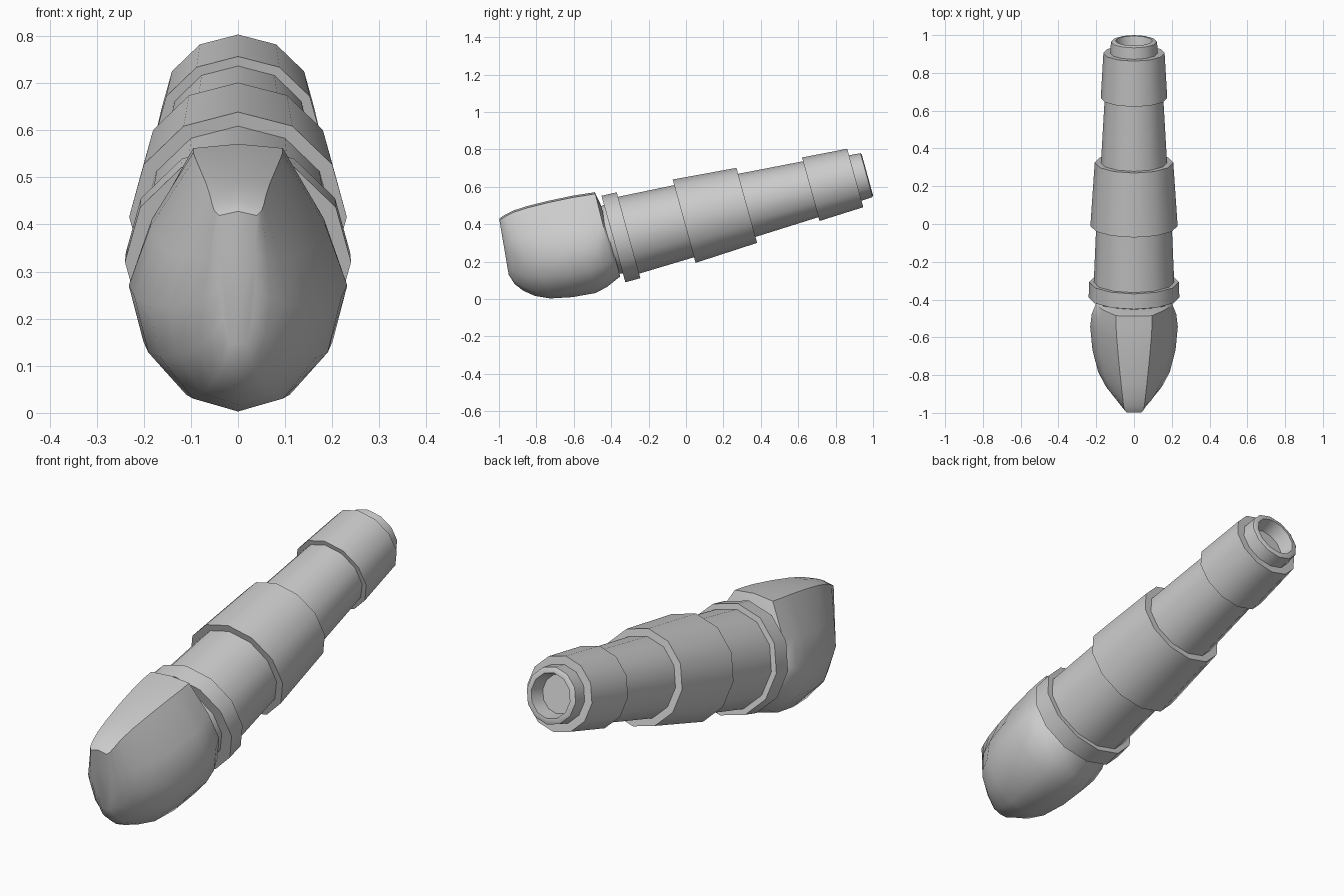
import bpy, bmesh, math

if "Cube" in bpy.data.objects:
    bpy.data.objects.remove(bpy.data.objects["Cube"])

SIDES = 12
TILT = math.radians(15.4)


def loft(name, rings, angle=40):
    """Bridge equal-length rings of points, cap both ends, smooth by angle."""
    bm = bmesh.new()
    loops = [[bm.verts.new(p) for p in ring] for ring in rings]
    n = len(loops[0])
    for a, b in zip(loops, loops[1:]):
        for i in range(n):
            j = (i + 1) % n
            bm.faces.new((a[i], a[j], b[j], b[i]))
    bm.faces.new(loops[0][::-1])
    bm.faces.new(loops[-1])
    bmesh.ops.recalc_face_normals(bm, faces=bm.faces)
    me = bpy.data.meshes.new(name)
    bm.to_mesh(me)
    bm.free()
    ob = bpy.data.objects.new(name, me)
    bpy.context.collection.objects.link(ob)
    bpy.ops.object.select_all(action='DESELECT')
    ob.select_set(True)
    bpy.context.view_layer.objects.active = ob
    bpy.ops.object.shade_smooth_by_angle(angle=math.radians(angle))
    return ob


def tube_ring(y, r):
    """Twelve-sided ring around the tilted axis."""
    zc = 0.416 + 0.2525 * (y + 0.01)
    pts = []
    for i in range(SIDES):
        a = 2 * math.pi * i / SIDES
        u = r * math.cos(a)
        pts.append((r * math.sin(a), y - u * math.sin(TILT), zc + u * math.cos(TILT)))
    return pts


def head_ring(y0, w, ridge, zt, zb, k):
    """Flat-ridged top, flaring flanks and round belly, leaning by k."""
    zm = zb + 0.46 * (zt - zb)
    h = zm - zb
    half = [(ridge, zt - 0.009),
            (ridge + (w - ridge) * 0.68, zm + 0.44 * (zt - zm)),
            (w, zm),
            (w * 0.866, zm - 0.5 * h),
            (w * 0.5, zm - 0.88 * h)]
    prof = [(0, zt)] + half + [(0, zb)] + [(-x, z) for x, z in reversed(half)]
    return [(x, y0 - k * (z - 0.3), z) for x, z in prof]


# stepped body: collar, lower tube, wide band, upper tube, end band
body = [(-0.47, 0.17), (-0.388, 0.19), (-0.388, 0.24), (-0.307, 0.238),
        (-0.307, 0.213), (-0.01, 0.2), (-0.01, 0.231), (0.325, 0.208),
        (0.325, 0.175), (0.667, 0.155), (0.667, 0.176), (0.905, 0.162),
        (0.905, 0.12)]
loft("stepped_body", [tube_ring(y, r) for y, r in body])

# hollow end tip
tip = [(0.9, 0.126), (0.965, 0.122), (0.97, 0.112), (0.97, 0.097),
       (0.91, 0.085), (0.86, 0.075)]
loft("hollow_tip", [tube_ring(y, r) for y, r in tip], 50)

# ridged front head
head = [(-0.40, 0.175, 0.085, 0.50, 0.12, 0.27),
        (-0.42, 0.203, 0.095, 0.571, 0.105, 0.25),
        (-0.48, 0.224, 0.095, 0.562, 0.065, 0.25),
        (-0.55, 0.232, 0.091, 0.551, 0.032, 0.25),
        (-0.68, 0.220, 0.080, 0.525, 0.010, 0.25),
        (-0.80, 0.190, 0.068, 0.497, 0.003, 0.25),
        (-0.88, 0.148, 0.060, 0.473, 0.017, 0.25),
        (-0.93, 0.105, 0.055, 0.452, 0.045, 0.23),
        (-0.96, 0.068, 0.050, 0.438, 0.080, 0.20),
        (-0.977, 0.036, 0.040, 0.428, 0.130, 0.17)]
loft("ridged_head", [head_ring(*s) for s in head], 45)
